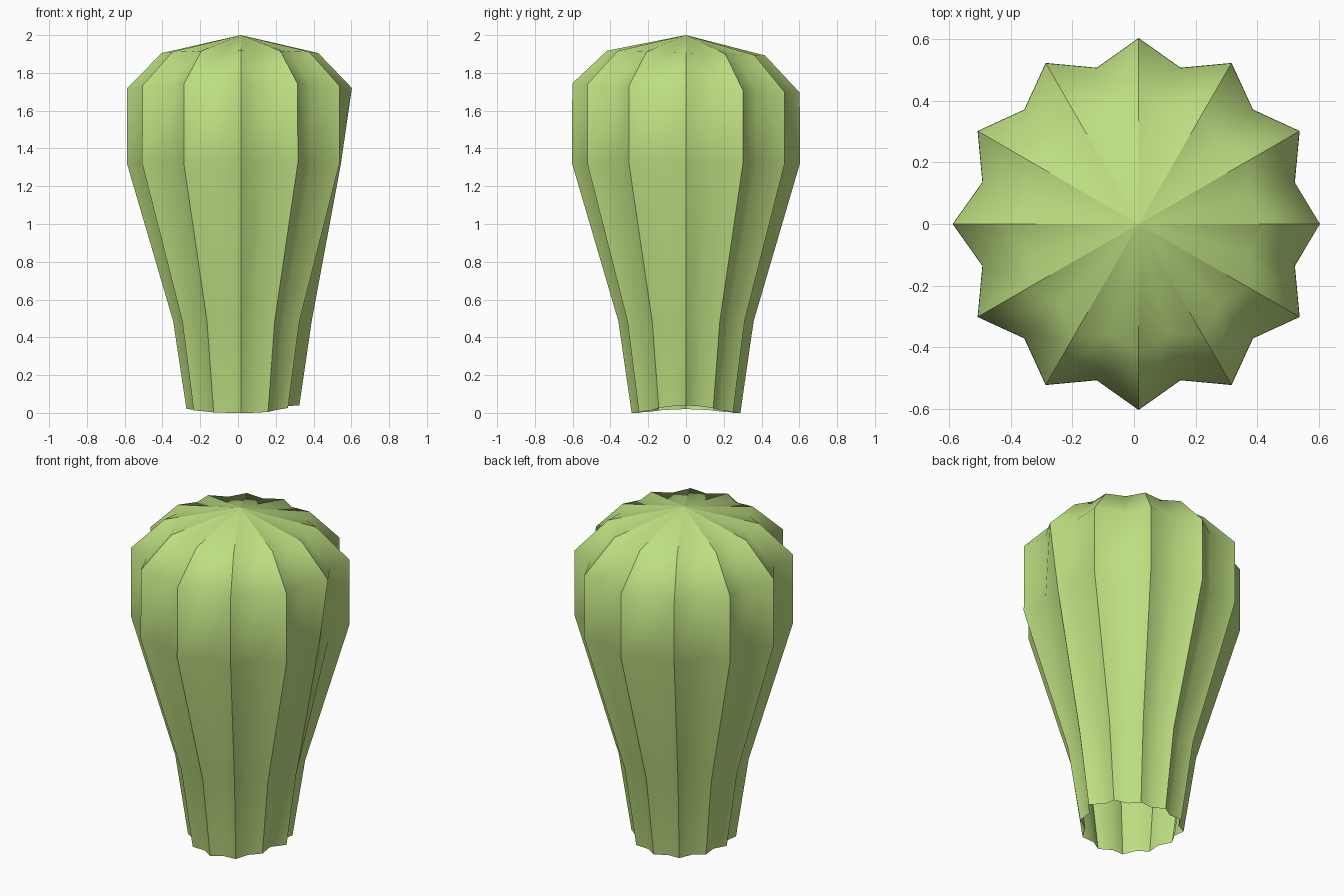
import bpy, bmesh, math

if "Cube" in bpy.data.objects:
    bpy.data.objects.remove(bpy.data.objects["Cube"])

RIBS = 12
CENTRE_X = 0.015
# ridge radius, height, valley ratio, front-to-back tilt, radius of the straighter right-hand ridge
RINGS = [
    (0.288, 0.01, 0.89, 0.0, 0.31),
    (0.358, 0.485, 0.88, 0.0, 0.375),
    (0.603, 1.32, 0.87, 0.0, 0.53),
    (0.602, 1.72, 0.87, -0.04, 0.588),
    (0.418, 1.905, 0.88, -0.03, 0.41),
]

green = bpy.data.materials.new("cactus green")
green.diffuse_color = (0.515, 0.735, 0.22, 1)
green.use_nodes = True
green.node_tree.nodes["Principled BSDF"].inputs["Base Color"].default_value = green.diffuse_color

bm = bmesh.new()

# Star-shaped rings: even points are ridges, odd points are valleys
rings = []
for level, (radius, height, valley, tilt, right_radius) in enumerate(RINGS):
    ring = []
    for i in range(RIBS * 2):
        a = math.pi * i / RIBS
        r = radius * valley if i % 2 else radius
        if i == 0:
            r = right_radius
        x, y = r * math.cos(a), r * math.sin(a)
        z = height + tilt * y
        if level == 0:  # open foot is slightly raised at both sides
            z = 0.04 * max(0, math.cos(a)) ** 3 + 0.02 * max(0, -math.cos(a)) ** 3
        ring.append(bm.verts.new((CENTRE_X + x, y, z)))
    rings.append(ring)
apex = bm.verts.new((CENTRE_X, 0, 2.0))

# Ribbed walls and the pointed cap
n = RIBS * 2
for low, high in zip(rings, rings[1:]):
    for i in range(n):
        j = (i + 1) % n
        bm.faces.new((low[i], low[j], high[j], high[i]))
for i in range(n):
    bm.faces.new((rings[-1][i], rings[-1][(i + 1) % n], apex))

# Smooth valleys, sharp ridges
for f in bm.faces:
    f.smooth = True
for i in range(0, n, 2):
    chain = [ring[i] for ring in rings] + [apex]
    for a, b in zip(chain, chain[1:]):
        bm.edges.get((a, b)).smooth = False

mesh = bpy.data.meshes.new("ribbed_cactus")
bm.to_mesh(mesh)
bm.free()
mesh.materials.append(green)
cactus = bpy.data.objects.new("ribbed_cactus", mesh)
bpy.context.collection.objects.link(cactus)
